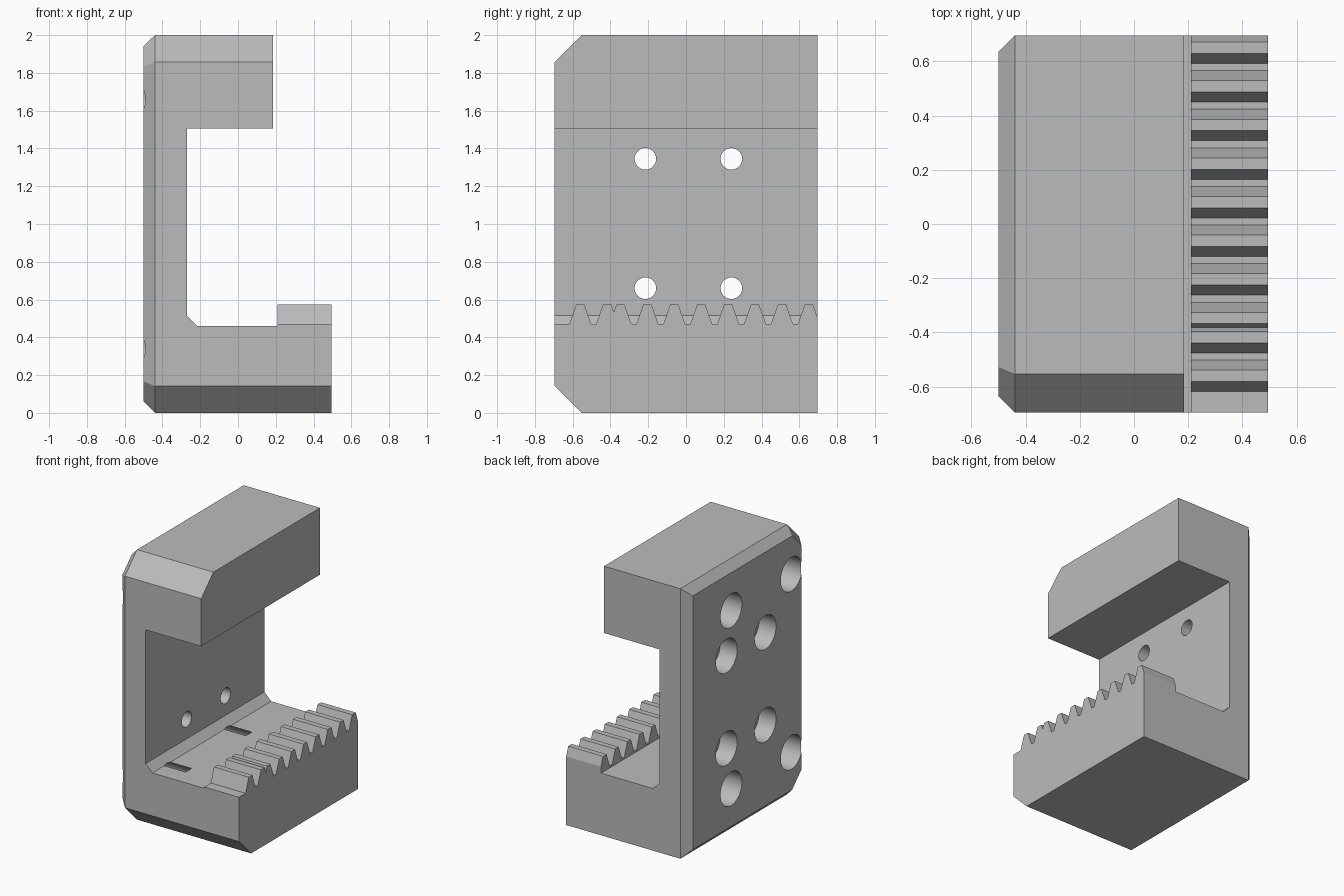
import bpy, bmesh, math
from mathutils import Matrix, Vector

default = bpy.data.objects.get("Cube")
if default:
    bpy.data.objects.remove(default, do_unlink=True)

GREY = (0.5, 0.5, 0.5, 1)
grey = bpy.data.materials.new("plain_grey")
grey.use_nodes = True
grey.diffuse_color = GREY
grey.node_tree.nodes["Principled BSDF"].inputs["Base Color"].default_value = GREY

LEFT, RIGHT, HALF_Y, HEIGHT = -0.5, 0.495, 0.695, 2.0
EDGE, CORNER = 0.06, 0.142
ARM_TIP, RACK_X, RACK_Z = 0.185, 0.21, 0.47


def make_object(name, bm):
    bmesh.ops.recalc_face_normals(bm, faces=bm.faces)
    mesh = bpy.data.meshes.new(name)
    bm.to_mesh(mesh)
    bm.free()
    mesh.materials.append(grey)
    obj = bpy.data.objects.new(name, mesh)
    bpy.context.collection.objects.link(obj)
    return obj


def loft(name, rings):
    """Join rings of points with side faces and close both ends."""
    bm = bmesh.new()
    rows = [[bm.verts.new(p) for p in ring] for ring in rings]
    for a, b in zip(rows, rows[1:]):
        for i in range(len(a)):
            j = (i + 1) % len(a)
            bm.faces.new((a[i], a[j], b[j], b[i]))
    bm.faces.new(rows[0])
    bm.faces.new(rows[-1])
    return make_object(name, bm)


def side_outline(x, inset):
    """Block outline with the two cut front corners, shrunk evenly by inset."""
    y, top = HALF_Y - inset, HEIGHT - inset
    c = CORNER - inset * (2 - math.sqrt(2))
    return [(x, y, inset), (x, y, top), (x, c - y, top), (x, -y, top - c),
            (x, -y, inset + c), (x, c - y, inset)]


def cut(target, cutter):
    cutter.hide_render = True
    mod = target.modifiers.new(cutter.name, 'BOOLEAN')
    mod.operation = 'DIFFERENCE'
    mod.solver = 'EXACT'
    mod.object = cutter
    bpy.context.view_layer.objects.active = target
    bpy.ops.object.modifier_apply(modifier=mod.name)
    bpy.data.objects.remove(cutter, do_unlink=True)


def bore(target, y, z, radius, depth):
    """Drill a round hole into the outer wall along x."""
    bm = bmesh.new()
    start = LEFT - 0.1
    length = depth + 0.1
    place = Matrix.Translation((start + length / 2, y, z)) @ Matrix.Rotation(math.pi / 2, 4, 'Y')
    bmesh.ops.create_cone(bm, cap_ends=True, segments=48, radius1=radius,
                          radius2=radius, depth=length, matrix=place)
    cut(target, make_object("bore_cutter", bm))


# C-shaped body with chamfered outer wall
body = loft("clamp_body", [side_outline(LEFT, EDGE), side_outline(LEFT + EDGE, 0),
                           side_outline(RIGHT, 0)])

# Jaw opening
opening = [(-0.27, 1.505), (-0.27, 0.515), (-0.215, 0.46), (RACK_X, 0.46),
           (RACK_X, RACK_Z), (1, RACK_Z), (1, 3), (ARM_TIP, 3), (ARM_TIP, 1.505)]
cut(body, loft("opening_cutter", [[(x, y, z) for x, z in opening] for y in (-1, 1)]))

# Counterbored screw holes and deep blind holes
for z in (0.66, 1.345):
    for y in (-0.215, 0.24):
        bore(body, y, z, 0.125, 0.14)
        bore(body, y, z, 0.057, 0.4)
for z in (0.34, 1.66):
    for y in (-0.52, 0.185):
        bore(body, y, z, 0.125, 0.46)

# Toothed rack: two runs of teeth that overlap in one shallow notch
PITCH, TOP_HALF, BASE_HALF, TOOTH = 0.1425, 0.021, 0.058, 0.105
centres = [-0.56 + PITCH * i for i in range(2)] + [-0.347 + PITCH * i for i in range(8)]
slope = TOOTH / (BASE_HALF - TOP_HALF)
profile = []
for i, c in enumerate(centres):
    gap_before = c - centres[i - 1] if i else PITCH
    if gap_before < 2 * BASE_HALF:
        profile.append((c - gap_before / 2, TOOTH - (gap_before / 2 - TOP_HALF) * slope))
    else:
        profile.append((c - BASE_HALF, 0))
    profile += [(c - TOP_HALF, TOOTH), (c + TOP_HALF, TOOTH)]
    gap_after = centres[i + 1] - c if i + 1 < len(centres) else PITCH
    if gap_after >= 2 * BASE_HALF and i + 1 < len(centres):
        profile.append((c + BASE_HALF, 0))
last = centres[-1] + TOP_HALF
profile += [(HALF_Y, TOOTH - (HALF_Y - last) * slope), (HALF_Y, 0)]
# thin foot keeps the rack in one piece
profile += [(HALF_Y, -0.005), (profile[0][0], -0.005)]
loft("toothed_rack", [[(x, y, RACK_Z + h) for y, h in profile] for x in (RACK_X, RIGHT)])

# Round bores smooth, flat faces crisp
bpy.ops.object.select_all(action='DESELECT')
body.select_set(True)
bpy.context.view_layer.objects.active = body
bpy.ops.object.shade_smooth_by_angle(angle=math.radians(25))
